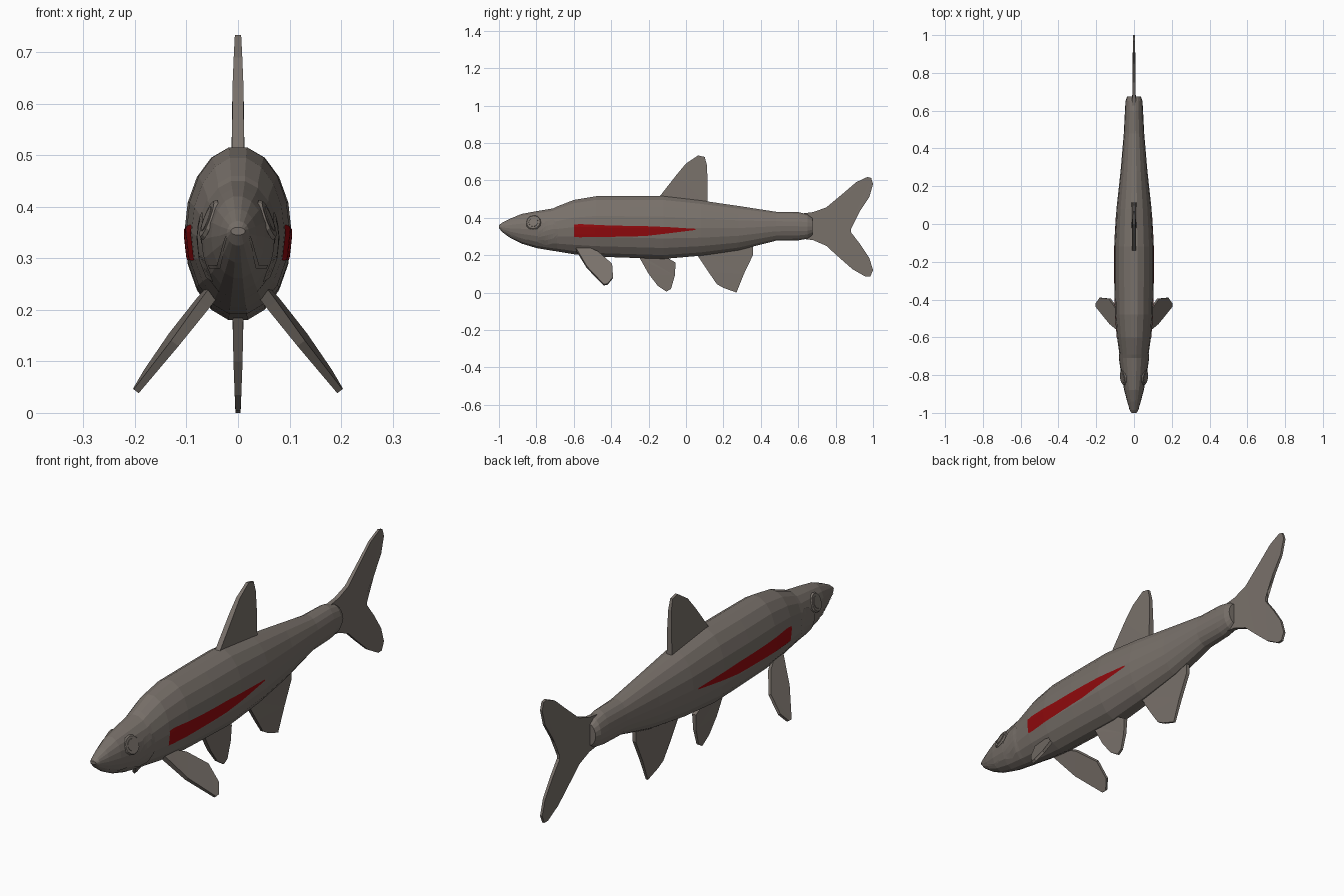
import bpy, bmesh, math
from mathutils import Vector
from mathutils.bvhtree import BVHTree

if "Cube" in bpy.data.objects:
    bpy.data.objects.remove(bpy.data.objects["Cube"])


def material(name, colour):
    m = bpy.data.materials.new(name)
    m.diffuse_color = (*colour, 1)
    m.use_nodes = True
    m.node_tree.nodes["Principled BSDF"].inputs["Base Color"].default_value = m.diffuse_color
    return m


brown = material("grey_brown", (.19, .165, .145))
red = material("red", (.29, .003, .004))


def finish(name, bm, mat=brown, recalc=True):
    if recalc:
        bmesh.ops.recalc_face_normals(bm, faces=bm.faces[:])
    me = bpy.data.meshes.new(name)
    bm.to_mesh(me)
    bm.free()
    ob = bpy.data.objects.new(name, me)
    bpy.context.collection.objects.link(ob)
    me.materials.append(mat)
    return ob


# Body: elliptical rings (y, top, bottom, half width)
RINGS = [(-1.0, .360, .345, .014), (-.985, .372, .325, .022), (-.94, .395, .292, .036),
         (-.88, .42, .262, .052), (-.80, .435, .238, .066), (-.71, .45, .223, .077),
         (-.69, .46, .220, .077), (-.60, .495, .205, .090), (-.48, .515, .192, .100),
         (-.30, .515, .186, .104), (-.12, .515, .180, .104), (.08, .492, .197, .093),
         (.28, .463, .226, .071), (.48, .432, .277, .054), (.60, .43, .279, .048),
         (.65, .418, .288, .045), (.675, .40, .305, .036)]
SIDES = 18
bm = bmesh.new()
loops = []
for y, top, bot, w in RINGS:
    c, h = (top + bot) / 2, (top - bot) / 2
    h /= math.cos(math.pi / SIDES)
    loops.append([bm.verts.new((w * math.sin((i + .5) / SIDES * math.tau), y,
                                c + h * math.cos((i + .5) / SIDES * math.tau)))
                  for i in range(SIDES)])
for a, b in zip(loops, loops[1:]):
    for i in range(SIDES):
        j = (i + 1) % SIDES
        bm.faces.new((a[i], a[j], b[j], b[i]))
bm.faces.new(loops[0])
bm.faces.new(loops[-1])
bmesh.ops.recalc_face_normals(bm, faces=bm.faces[:])
skin = BVHTree.FromBMesh(bm)
finish("body", bm)


# Tapered plate from a side outline; x_of(y, z) slants it, both=True mirrors it
def fin(name, outline, root, t0, t1, x_of=None, both=False):
    root = Vector(root)
    far = max((Vector(p) - root).length for p in outline)
    bm = bmesh.new()
    for side in ((1, -1) if both else (1,)):
        faces = []
        for s in (1, -1):
            vs = []
            for y, z in outline:
                f = ((Vector((y, z)) - root).length / far) ** .6
                t = s * (t0 + (t1 - t0) * f)
                x = x_of(y, z) if x_of else 0
                dx, dz = (t * .8, t * .6) if x_of else (t, 0)
                vs.append(bm.verts.new((side * (x + dx), y, z + dz)))
            faces.append(vs)
        a, b = faces
        n = len(a)
        for i in range(n):
            bm.faces.new((a[i], a[(i + 1) % n], b[(i + 1) % n], b[i]))
        caps = [bm.faces.new(a), bm.faces.new(b[::-1])]
        bmesh.ops.triangulate(bm, faces=caps)
    return finish(name, bm)


fin("dorsal_fin", [(-.15, .49), (-.14, .515), (-.05, .63), (0, .69), (.065, .733), (.10, .725),
                   (.112, .68), (.115, .60), (.115, .47)], (0, .48), .024, .006)
fin("pelvic_fin", [(-.26, .21), (-.245, .18), (-.20, .10), (-.15, .035), (-.105, .005),
                   (-.08, .02), (-.06, .09), (-.055, .16), (-.09, .18), (-.10, .21)],
    (-.16, .21), .018, .005)
fin("anal_fin", [(.04, .23), (.07, .19), (.12, .11), (.165, .045), (.20, .025), (.27, 0),
                 (.31, .10), (.358, .20), (.358, .26)], (.2, .24), .018, .005)
fin("tail_fin", [(.60, .42), (.68, .43), (.75, .455), (.84, .53), (.91, .59), (.97, .618),
                 (.99, .613), (1, .58), (.98, .51), (.93, .435), (.88, .378), (.88, .325),
                 (.93, .26), (.98, .185), (1, .12), (.985, .085), (.96, .085), (.89, .125),
                 (.81, .195), (.75, .25), (.68, .28), (.60, .29)], (.62, .35), .012, .005)
fin("pectoral_fins", [(-.60, .25), (-.575, .21), (-.53, .135), (-.44, .042), (-.42, .044),
                      (-.39, .08), (-.395, .15), (-.47, .215), (-.54, .245)],
    (-.58, .24), .014, .006, both=True,
    x_of=lambda y, z: .062 + (.235 - z) * .69 + .12 * (y + .46))


# Strip lying on both flanks, from stations (y, top z, bottom z)
def flank_strip(name, stations, lift, mat=brown, cols=4, rows=5):
    pts = []
    for a, b in zip(stations, stations[1:]):
        pts += [Vector(a).lerp(Vector(b), k / cols) for k in range(cols)]
    pts.append(Vector(stations[-1]))
    bm = bmesh.new()
    for side in (1, -1):
        grid = []
        for y, zt, zb in pts:
            col = []
            for r in range(rows + 1):
                z = zt + (zb - zt) * r / rows
                hit, nor, _, _ = skin.ray_cast(Vector((1, y, z)), Vector((-1, 0, 0)))
                p = hit + nor * lift if hit else Vector((.01, y, z))
                col.append(bm.verts.new((side * p.x, p.y, p.z)))
            grid.append(col)
        for a, b in zip(grid, grid[1:]):
            for r in range(rows):
                f = bm.faces.new((a[r], a[r + 1], b[r + 1], b[r]))
                f.normal_update()
                if f.normal.x * side < 0:
                    f.normal_flip()
    return finish(name, bm, mat, recalc=False)


flank_strip("red_stripes", [(-.60, .362, .298), (-.57, .366, .296), (-.40, .358, .298),
                            (-.22, .355, .302), (-.10, .35, .316), (.05, .341, .335)], .0015, red)

# Mouth line and gill covers
flank_strip("mouth_line", [(-.985, .345, .339), (-.93, .312, .304), (-.88, .288, .281),
                           (-.80, .288, .281)], .002, rows=1)
flank_strip("gill_covers", [(-.79, .335, .27), (-.75, .38, .255), (-.71, .39, .265),
                            (-.685, .365, .30)], .003, cols=3)

# Eyes: low stepped discs set on the head
bm = bmesh.new()
for side in (1, -1):
    hit, nor, _, _ = skin.ray_cast(Vector((1, -.815, .375)), Vector((-1, 0, 0)))
    nor = Vector((nor.x * side, nor.y, nor.z))
    hit = Vector((hit.x * side, hit.y, hit.z))
    rot = nor.to_track_quat('Z', 'Y').to_matrix().to_4x4()
    for r1, r2, d in ((.042, .037, .007), (.030, .025, .010)):
        v = bmesh.ops.create_cone(bm, cap_ends=True, segments=12, radius1=r1,
                                  radius2=r2, depth=d)["verts"]
        bmesh.ops.transform(bm, matrix=rot, verts=v)
        bmesh.ops.translate(bm, vec=hit, verts=v)
finish("eyes", bm)
